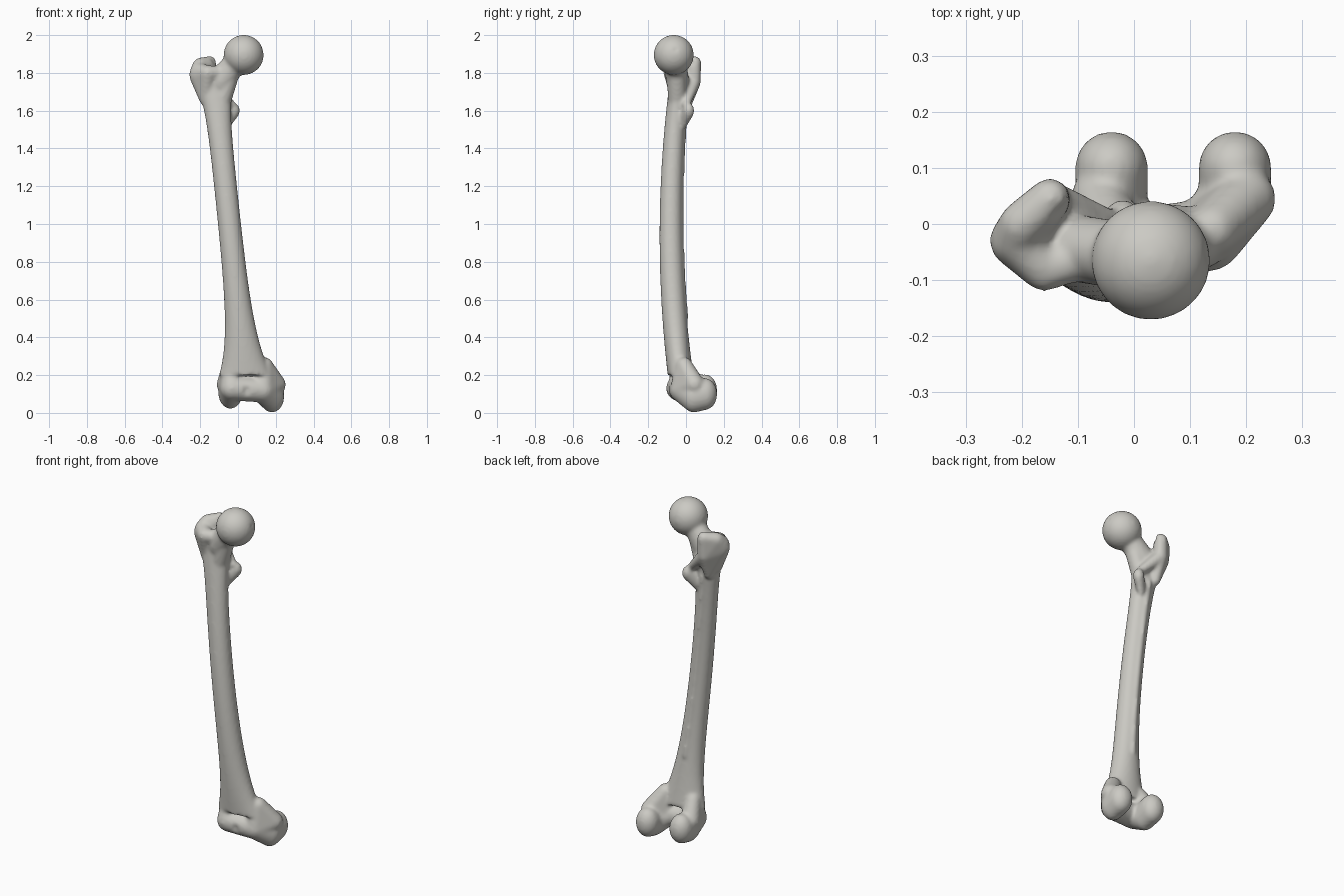
import bpy, bmesh
from math import cos, sin, exp, pi
from mathutils import Matrix, Vector

cube = bpy.data.objects.get("Cube")
if cube:
    bpy.data.objects.remove(cube)

bone_colour = (0.6, 0.59, 0.55, 1)
bone_material = bpy.data.materials.new("bone_grey")
bone_material.use_nodes = True
bone_material.diffuse_color = bone_colour
shader = bone_material.node_tree.nodes["Principled BSDF"]
shader.inputs["Base Color"].default_value = bone_colour


def merge(target, part):
    """Add a closed part to the target with its normals facing out."""
    bmesh.ops.recalc_face_normals(part, faces=part.faces)
    mesh = bpy.data.meshes.new("part")
    part.to_mesh(mesh)
    part.free()
    target.from_mesh(mesh)
    bpy.data.meshes.remove(mesh)


def ball(x, y, z, radius, tall=1):
    """Placement of a ball, stretched upright by the factor tall."""
    return Matrix.Translation((x, y, z)) @ Matrix.Diagonal((radius, radius, radius * tall, 1))


def blob(target, *balls):
    """Add the convex hull wrapped around one or more balls."""
    part = bmesh.new()
    for placement in balls:
        bmesh.ops.create_icosphere(part, subdivisions=4, radius=1, matrix=placement)
    if len(balls) > 1:
        hull = bmesh.ops.convex_hull(part, input=part.verts)
        leftovers = {item for item in hull["geom_interior"] + hull["geom_unused"]
                     if isinstance(item, bmesh.types.BMVert)}
        bmesh.ops.delete(part, geom=list(leftovers), context="VERTS")
    merge(target, part)


def shaft_centre(z):
    """The shaft leans sideways in a line and bows forward in a parabola."""
    return Vector((0.06 - 0.105 * z, 0.08 * (z - 1) ** 2 - 0.08, z))


def shaft_half_width(z):
    """Slender in the middle, flaring quickly towards both ends."""
    return 0.06 + 0.08 * exp((0.2 - z) / 0.2) + 0.05 * exp((z - 1.77) / 0.12)


def shaft_half_depth(z):
    return 0.07 - 0.01 * z


def add_shaft(target, bottom, top, rings=40, sides=32):
    """Add the closed shaft as a stack of elliptical rings."""
    part = bmesh.new()
    loops = []
    for step in range(rings + 1):
        z = bottom + (top - bottom) * step / rings
        loop = []
        for side in range(sides):
            angle = 2 * pi * side / sides
            offset = Vector((shaft_half_width(z) * cos(angle),
                             shaft_half_depth(z) * sin(angle), 0))
            loop.append(part.verts.new(shaft_centre(z) + offset))
        loops.append(loop)
    for lower, upper in zip(loops, loops[1:]):
        for side in range(sides):
            following = (side + 1) % sides
            part.faces.new((lower[side], lower[following], upper[following], upper[side]))
    part.faces.new(loops[0])
    part.faces.new(loops[-1])
    merge(target, part)


def ridge_ball(z):
    """A small ball riding on the back of the shaft."""
    centre = shaft_centre(z)
    return ball(centre.x, centre.y + shaft_half_depth(z) - 0.005, z, 0.014)


def make_object(name, source):
    mesh = bpy.data.meshes.new(name)
    source.to_mesh(mesh)
    source.free()
    mesh.materials.append(bone_material)
    obj = bpy.data.objects.new(name, mesh)
    bpy.context.collection.objects.link(obj)
    return obj


bone = bmesh.new()

# Bowed shaft with a rough ridge along its back
add_shaft(bone, bottom=0.2, top=1.77)
for step in range(5, 16):
    blob(bone, ridge_ball(step / 10), ridge_ball((step + 1) / 10))

# Ball head on a slanting neck
neck_start = ball(-0.09, -0.045, 1.76, 0.06, tall=1.4)
neck_end = ball(0, -0.06, 1.87, 0.06)
neck_brace = ball(-0.05, -0.05, 1.77, 0.05)
brace_foot = ball(-0.09, -0.045, 1.64, 0.05)
blob(bone, ball(0.03, -0.065, 1.895, 0.106))
blob(bone, neck_start, neck_end)
blob(bone, neck_brace, brace_foot)

# Greater trochanter: front shoulder, outer side and rear crest
front_shoulder = ball(-0.16, -0.08, 1.8, 0.04)
front_root = ball(-0.17, -0.04, 1.66, 0.035)
outer_side = ball(-0.21, -0.03, 1.79, 0.047, tall=1.4)
outer_top = ball(-0.2, 0, 1.84, 0.04)
rear_tip = ball(-0.15, 0.045, 1.853, 0.036)
rear_crest = ball(-0.15, 0.04, 1.75, 0.038)
rear_root = ball(-0.15, 0, 1.62, 0.025)
neck_shoulder = ball(-0.08, -0.06, 1.8, 0.035)
blob(bone, front_shoulder, outer_side, front_root)
blob(bone, outer_top, outer_side, rear_tip, rear_crest, rear_root)
blob(bone, front_shoulder, neck_shoulder)

# Lesser trochanter and the crest that joins it to the greater one
knob = ball(-0.02, 0.014, 1.6, 0.03, tall=1.4)
knob_root = ball(-0.06, -0.015, 1.55, 0.025, tall=2)
crest_end = ball(-0.03, 0, 1.63, 0.02)
blob(bone, knob, knob_root)
blob(bone, crest_end, rear_crest)

# Knee condyles, the outer one riding a little higher than the inner one
front_lobes = []
for side, lift in ((1, 0), (-1, 0.02)):
    middle = 0.07 + 0.11 * side
    front_x = 0.05 + 0.08 * side
    rear_lobe = ball(middle, 0.1, 0.1 + lift, 0.065, tall=1.3)
    lower_lobe = ball(middle, 0.04, 0.085 + lift, 0.064, tall=1.3)
    front_lobe = ball(front_x, 0.01 * side - 0.03, 0.12 + lift / 2, 0.065)
    side_bump = ball(middle + 0.02 * side, 0.045, 0.15, 0.053)
    flare = ball(0.05 + 0.09 * side, -0.01, 0.25, 0.045)
    blob(bone, rear_lobe, lower_lobe)
    blob(bone, lower_lobe, front_lobe)
    blob(bone, side_bump, front_lobe, flare)
    front_lobes.append(front_lobe)
blob(bone, *front_lobes)

thigh_bone = make_object("thigh_bone", bone)

# Hollows: ligament pit, pocket behind the neck, kneecap groove and knee notch
hollows = bmesh.new()
blob(hollows, ball(0.142, -0.055, 1.925, 0.018))
blob(hollows, ball(-0.1, 0.03, 1.85, 0.022), ball(-0.135, 0, 1.89, 0.022))
blob(hollows, ball(0.05, -0.12, 0.1, 0.036, tall=2))
blob(hollows, ball(0.065, 0.13, 0.06, 0.04), ball(0.055, 0.02, 0, 0.03))
hollow_cutter = make_object("hollow_cutter", hollows)
hollow_cutter.hide_render = True
hollow_cutter.hide_viewport = True


def add_fusing(name):
    fusing = thigh_bone.modifiers.new(name, "REMESH")
    fusing.mode = "VOXEL"
    fusing.voxel_size = 0.008
    fusing.use_smooth_shade = True


# Fuse the parts, carve the hollows and soften the joins
add_fusing("fuse_parts")
carving = thigh_bone.modifiers.new("carve_hollows", "BOOLEAN")
carving.operation = "DIFFERENCE"
carving.object = hollow_cutter
add_fusing("fuse_carving")
softening = thigh_bone.modifiers.new("soften_joins", "SMOOTH")
softening.factor = 0.5
softening.iterations = 8
